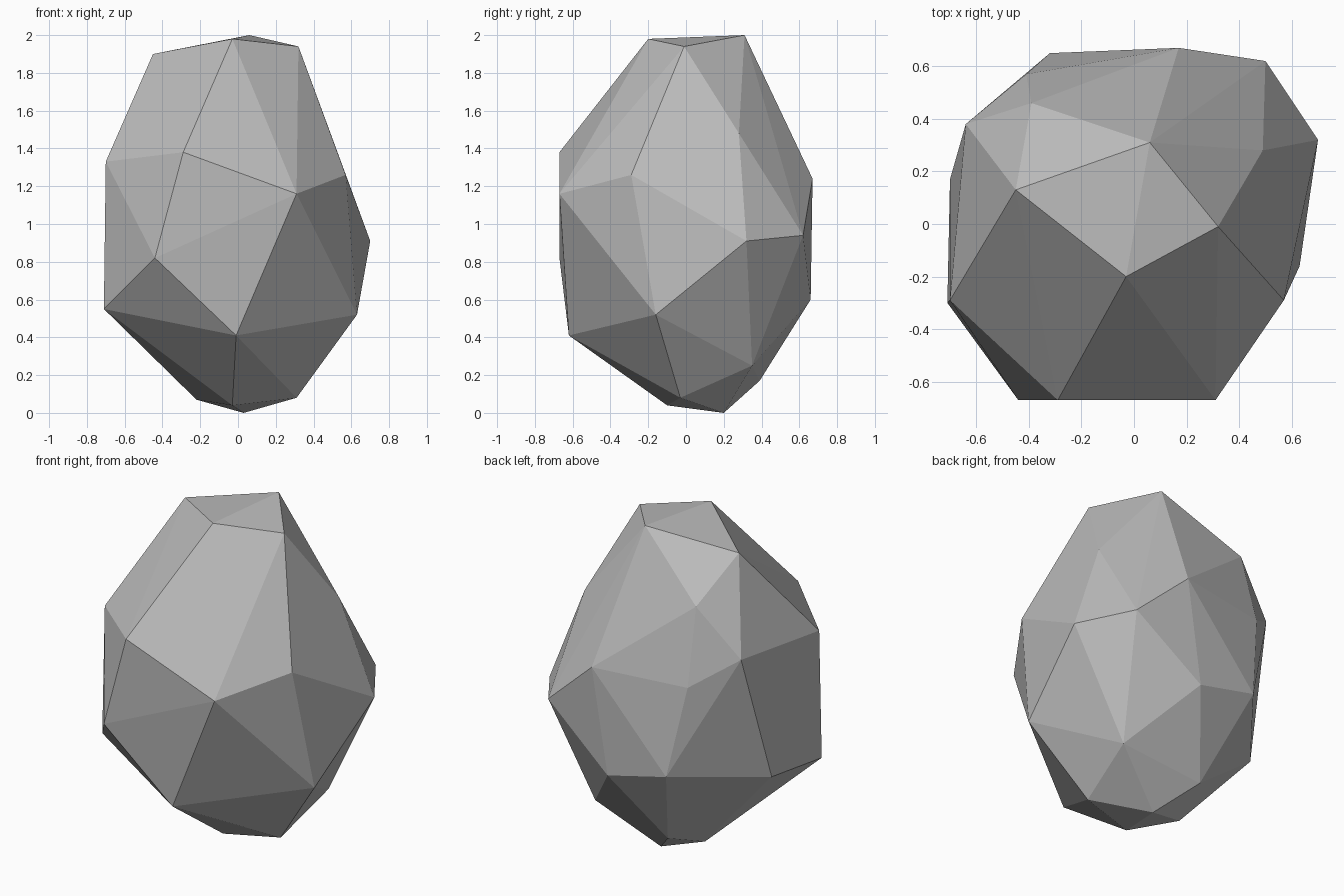
import bpy
import bmesh

default_cube = bpy.data.objects.get("Cube")
if default_cube:
    bpy.data.objects.remove(default_cube, do_unlink=True)


def flat_material(name, colour):
    material = bpy.data.materials.new(name)
    material.use_nodes = True
    material.diffuse_color = colour
    shader = material.node_tree.nodes["Principled BSDF"]
    shader.inputs["Base Color"].default_value = colour
    shader.inputs["Roughness"].default_value = 0.9
    return material


def faceted_stone(name, rings, material):
    """Wrap a convex, flat-faced skin around loose rings of corner points."""
    bm = bmesh.new()
    for corners in rings.values():
        for corner in corners:
            bm.verts.new(corner)
    result = bmesh.ops.convex_hull(bm, input=bm.verts[:])
    spare = set(result["geom_interior"]) | set(result["geom_unused"])
    loose = [v for v in spare if isinstance(v, bmesh.types.BMVert)]
    bmesh.ops.delete(bm, geom=loose, context="VERTS")
    bmesh.ops.recalc_face_normals(bm, faces=bm.faces[:])
    mesh = bpy.data.meshes.new(name)
    bm.to_mesh(mesh)
    bm.free()
    mesh.materials.append(material)
    stone = bpy.data.objects.new(name, mesh)
    bpy.context.scene.collection.objects.link(stone)
    return stone


# Chipped corners of the boulder, from the crown down to the foot
boulder_rings = {
    "crown": [(-.03, -.2, 1.98), (.06, .31, 2), (.32, -.01, 1.94), (-.45, .13, 1.9)],
    "shoulder": [(-.39, .46, 1.68), (.49, .28, 1.48), (-.64, .38, 1.39),
                 (-.29, -.67, 1.38), (-.7, -.29, 1.33)],
    "waist": [(.57, -.29, 1.26), (.17, .67, 1.24), (-.41, .57, 1.23),
              (.31, -.67, 1.16), (.5, .62, .94), (.7, .32, .91), (-.44, -.67, .82)],
    "belly": [(-.32, .65, .69), (-.7, .17, .61), (.07, .66, .6),
              (-.71, -.3, .55), (.63, -.16, .52), (-.01, -.62, .41)],
    "foot": [(.37, .35, .25), (-.15, .39, .17), (.31, -.03, .08),
             (-.22, .13, .07), (-.03, -.1, .04), (.03, .2, 0)],
}

stone_grey = flat_material("stone grey", (.5, .5, .5, 1))
faceted_stone("boulder", boulder_rings, stone_grey)
